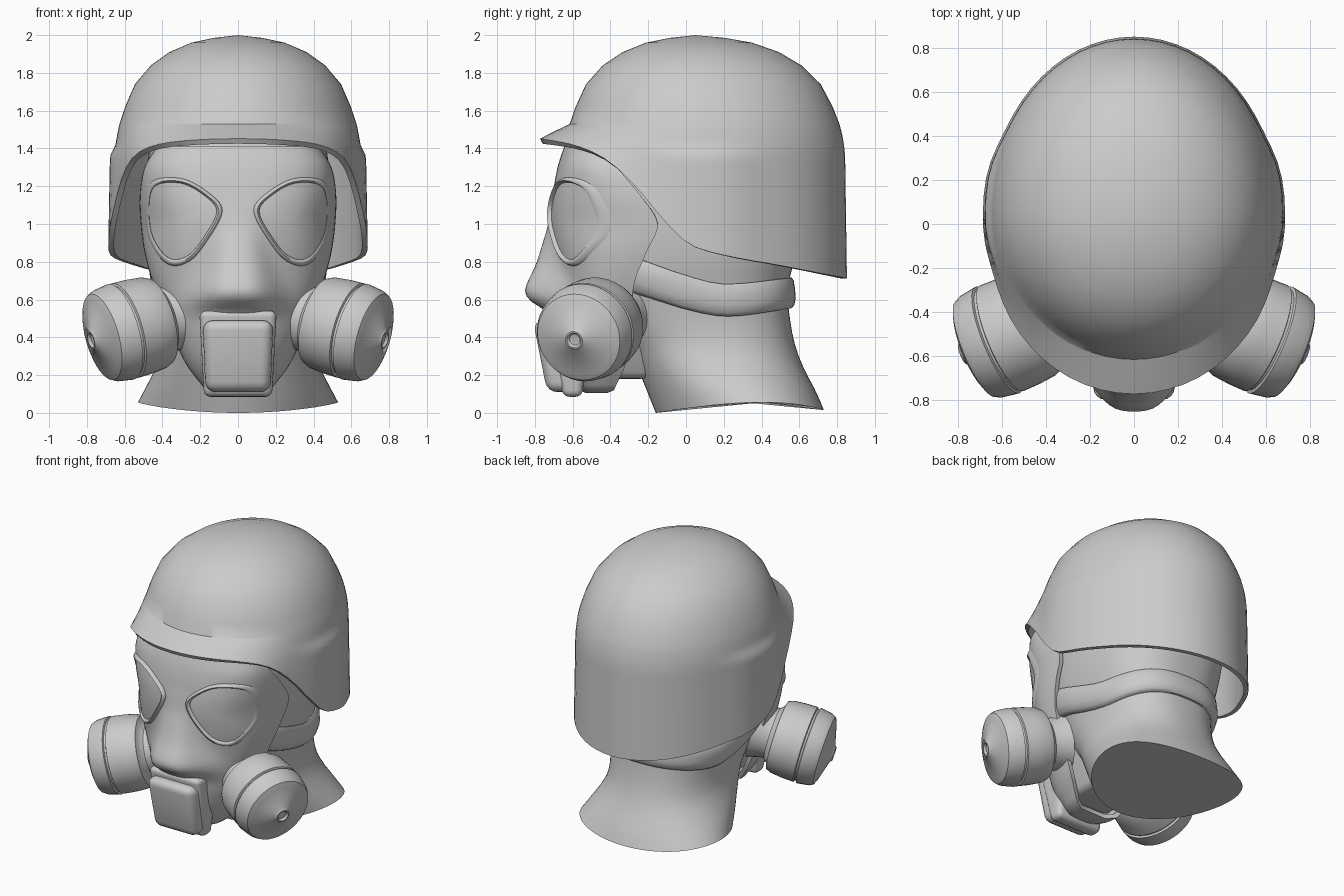
import bpy, bmesh, math
from mathutils import Vector

if "Cube" in bpy.data.objects:
    bpy.data.objects.remove(bpy.data.objects["Cube"])

grey = bpy.data.materials.new("plain_grey")
grey.diffuse_color = (0.6, 0.6, 0.6, 1)
grey.use_nodes = True
grey.node_tree.nodes["Principled BSDF"].inputs["Base Color"].default_value = grey.diffuse_color


def interp(table, t, col=1):
    """Smooth interpolation of a column in a table sorted by its first column."""
    if t <= table[0][0]:
        return table[0][col]
    if t >= table[-1][0]:
        return table[-1][col]
    i = next(k for k in range(len(table) - 1) if table[k + 1][0] >= t)

    def slope(k):
        a, b = table[max(k - 1, 0)], table[min(k + 1, len(table) - 1)]
        return (b[col] - a[col]) / (b[0] - a[0])
    p, q = table[i], table[i + 1]
    h = q[0] - p[0]
    s = (t - p[0]) / h
    return ((2*s**3 - 3*s**2 + 1) * p[col] + (s**3 - 2*s**2 + s) * h * slope(i)
            + (3*s**2 - 2*s**3) * q[col] + (s**3 - s**2) * h * slope(i + 1))


def finish(bm, name, angle=40, solid=0, bevel=0, ref=None):
    bmesh.ops.remove_doubles(bm, verts=bm.verts, dist=0.0005)
    bmesh.ops.recalc_face_normals(bm, faces=bm.faces)
    c = ref or sum((v.co for v in bm.verts), Vector()) / len(bm.verts)
    if sum(f.normal.dot(f.calc_center_median() - c) * f.calc_area() for f in bm.faces) < 0:
        bmesh.ops.reverse_faces(bm, faces=bm.faces)
    me = bpy.data.meshes.new(name)
    bm.to_mesh(me)
    bm.free()
    me.materials.append(grey)
    ob = bpy.data.objects.new(name, me)
    bpy.context.collection.objects.link(ob)
    bpy.ops.object.select_all(action='DESELECT')
    ob.select_set(True)
    bpy.context.view_layer.objects.active = ob
    if solid:
        m = ob.modifiers.new("thickness", 'SOLIDIFY')
        m.thickness, m.offset = solid, -1
        bpy.ops.object.modifier_apply(modifier=m.name)
    if bevel:
        m = ob.modifiers.new("rounding", 'BEVEL')
        m.width, m.segments = bevel, 4
        bpy.ops.object.modifier_apply(modifier=m.name)
    bpy.ops.object.shade_smooth_by_angle(angle=math.radians(angle))
    return ob


def loft(name, rings, closed=True, caps=(), **kw):
    bm = bmesh.new()
    rows = [[bm.verts.new(p) for p in r] for r in rings]
    n = len(rows[0])
    for a, b in zip(rows, rows[1:]):
        for j in range(n if closed else n - 1):
            k = (j + 1) % n
            bm.faces.new((a[j], a[k], b[k], b[j]))
    for c in caps:
        bm.faces.new(rows[c])
    return finish(bm, name, **kw)


# Helmet: dome profile continued down to a curved rim, with brim and ear bulges
DOME = [(1.53, .965), (1.62, .92), (1.74, .84), (1.84, .71), (1.91, .56),
        (1.96, .38), (1.985, .2), (2.0, 0)]
RIM = [(-.8, 1.46), (-.6, 1.415), (-.45, 1.34), (-.3, 1.2), (-.15, 1.03),
       (0, .90), (.2, .835), (.5, .78), (.86, .71)]


def helmet_point(a, z, k, flare):
    c, s = math.cos(a), math.sin(a)
    b = .79 if s > 0 else .69
    y = .05 + b * s
    ear = .025 * math.exp(-((y - .1) / .26) ** 4) / (1 + math.exp((z - 1.39) * 90))
    grow = flare * (.13 * max(0, -s) ** 1.6 + .012)
    return (c * (.65 * k + grow + ear), .05 + s * (b * k + grow), z)


angles = [math.tau * i / 64 for i in range(64)]
rings = [[helmet_point(a, z, k, 0) for a in angles] for z, k in reversed(DOME)]
for r in range(1, 25):
    t = r / 24
    row = []
    for a in angles:
        s = math.sin(a)
        rim = interp(RIM, .05 + s * (.80 if s > 0 else .81))
        z = 1.53 + (rim - 1.53) * t
        row.append(helmet_point(a, z, 1 - .035 * max(0, 1 - (1.53 - z) / .2) ** 2, t))
    rings.append(row)
loft("helmet", rings, solid=.03)

# Head and neck: z, half width, front y, back y
HEAD = [(0, .53, -.16, .73), (.1, .49, -.2, .69), (.22, .44, -.25, .63),
        (.35, .40, -.31, .58), (.5, .40, -.42, .55), (.65, .425, -.5, .54),
        (.8, .46, -.54, .57), (1.0, .48, -.58, .62), (1.3, .48, -.56, .64),
        (1.5, .44, -.5, .6), (1.7, .3, -.3, .4)]


def head_point(a, z, off=0):
    w, f, b = (interp(HEAD, z, i) for i in (1, 2, 3))
    c, s = math.cos(a), math.sin(a)
    p = 2 / (2 + .5 * min(1, z / .5))
    x = math.copysign(abs(c) ** p, c) * (w + off)
    y = (f + b) / 2 + math.copysign(abs(s) ** p, s) * ((b - f) / 2 + off)
    return Vector((x, y, z))


rings = []
for i in range(29):
    z = 1.7 * i / 28
    row = [head_point(a, z) for a in angles]
    for v in row:                       # collar edge rises at the shoulders and the nape
        low = max(0, 1 - z / .3)
        v.z += (.05 * (v.x / .53) ** 2 + .02 * max(0, v.y)) * low
        v.y += .08 * (v.x / .53) ** 2 * low
    rings.append(row)
loft("head_and_neck", rings, caps=(0, -1), angle=50)

# Strap wrapped around the back of the head
STRAP = [(-.4, .76, .105), (-.28, .735, .1), (0, .635, .095), (.2, .597, .086), (.58, .64, .08)]
rings = []
for i in range(49):
    a = math.radians(-62 + 304 * i / 48)
    y = head_point(a, .65).y
    zc, hh = interp(STRAP, y, 1), interp(STRAP, y, 2)
    rings.append([head_point(a, zc + hh * dz, off) for dz, off in
                  ((-1, -.02), (-1, .015), (-.8, .032), (-.3, .042),
                   (.3, .036), (.8, .024), (1, .01), (1, -.02))])
loft("head_strap", rings, closed=False, angle=45)

# Mask: z, half width, front y, rear edge y
MASK = [(.12, .17, -.56, -.38), (.25, .27, -.62, -.32), (.4, .34, -.65, -.3),
        (.55, .40, -.65, -.29), (.7, .455, -.66, -.27), (.85, .495, -.69, -.21),
        (1.0, .515, -.71, -.15), (1.15, .52, -.705, -.24), (1.3, .495, -.68, -.36),
        (1.41, .43, -.645, -.4)]
# Nose: z, height, spread
NOSE = [(.1, 0, .14), (.2, .03, .18), (.48, .06, .22), (.55, .11, .235), (.6, .18, .225),
        (.66, .195, .21), (.8, .11, .16), (.9, .06, .13), (1.0, .02, .11), (1.15, 0, .1)]


def mask_y(x, z):
    w, f, b = (interp(MASK, z, i) for i in (1, 2, 3))
    u = min(1, abs(x) / w)
    nose = interp(NOSE, z, 1) * math.exp(-abs(x / interp(NOSE, z, 2)) ** 3.2)
    return b + (f - b) * (1 - u ** 2.5) ** .4 - nose


rings = []
for i in range(45):
    z = .12 + 1.29 * i / 44
    w = interp(MASK, z)
    xs = [w * math.sin(math.pi * (j / 48 - .5)) for j in range(49)]
    rings.append([Vector((x, mask_y(x, z), z)) for x in xs])
rings.insert(0, [Vector((v.x * .6, -.47 + (v.y + .47) * .6, .105)) for v in rings[0]])
loft("mask", rings, closed=False, caps=(0,), solid=.03, angle=50)


def wedge(name, top, bottom, bevel):
    """Rounded block; top and bottom are (half width, front y, back y, z)."""
    bm = bmesh.new()
    v = [bm.verts.new(p) for w, f, b, z in (bottom, top)
         for p in ((-w, f, z), (w, f, z), (w, b, z), (-w, b, z))]
    for q in ((0, 1, 2, 3), (4, 5, 6, 7), (0, 1, 5, 4), (1, 2, 6, 5), (2, 3, 7, 6), (3, 0, 4, 7)):
        bm.faces.new([v[i] for i in q])
    finish(bm, name, bevel=bevel)


# Exhale valve: slanted housing and raised cover, with the jaw behind
wedge("valve_housing", (.205, -.75, -.5, .54), (.18, -.65, -.55, .085), .035)
wedge("valve_cover", (.187, -.81, -.6, .49), (.172, -.735, -.55, .11), .055)
wedge("jaw", (.31, -.55, -.1, .5), (.17, -.5, -.2, .18), .04)

# Eye pieces: smooth closed outline scaled into rings on the mask surface
EYE = [(.09, 1.07), (.165, 1.165), (.3, 1.235), (.45, 1.22), (.487, 1.1),
       (.465, .92), (.37, .795), (.26, .81), (.165, .92)]
outline = []
for i in range(len(EYE)):
    a, b, c, d = (Vector(EYE[(i + k) % len(EYE)]) for k in (-1, 0, 1, 2))
    for t in (0, .2, .4, .6, .8):
        outline.append(b + (c - a) * t / 2 + (a - 2.5*b + 2*c - d/2) * t*t
                       + (1.5*b - a/2 - 1.5*c + d/2) * t**3)
mid = Vector((.32, 1.04))


def eye_rings(side, profile):
    out = []
    for k, off in profile:
        pts = [mid + (p - mid) * k for p in outline]
        out.append([(side * p.x, mask_y(p.x, p.y) - off, p.y) for p in pts])
    return out


# Filter canister: distance from the outer tip along the axis, radius
FILTER = [(.035, 0), (.032, .03), (.018, .04), (.018, .048), (.03, .058), (.07, .2),
          (.085, .235), (.115, .25), (.195, .262), (.2, .248), (.212, .248), (.217, .26),
          (.3, .258), (.38, .25), (.415, .235), (.425, .2), (.45, .175), (.48, .175), (.57, .2)]
for side, word in ((1, "left"), (-1, "right")):
    loft("eye_frame_" + word, eye_rings(side, [(1.04, -.02), (1.03, .008), (1, .02), (.95, .025),
         (.91, .016), (.89, -.01)]), ref=Vector((side * .3, 0, 1.04)), angle=60)
    loft("eye_lens_" + word, eye_rings(side, [(.92, .004), (.7, .007), (.4, .008), (.15, .008),
         (0, .008)]), ref=Vector((side * .3, 0, 1.04)))
    tip = Vector((side * .795, -.6, .38))
    axis = Vector((side * .89, -.37, -.25)).normalized()
    u = axis.cross(Vector((0, 0, 1))).normalized()
    v = axis.cross(u)
    ring = [math.tau * i / 40 for i in range(40)]
    loft("filter_" + word, [[tip - axis * d + (u * math.cos(a) + v * math.sin(a)) * r
         for a in ring] for d, r in FILTER], caps=(-1,), angle=35)
